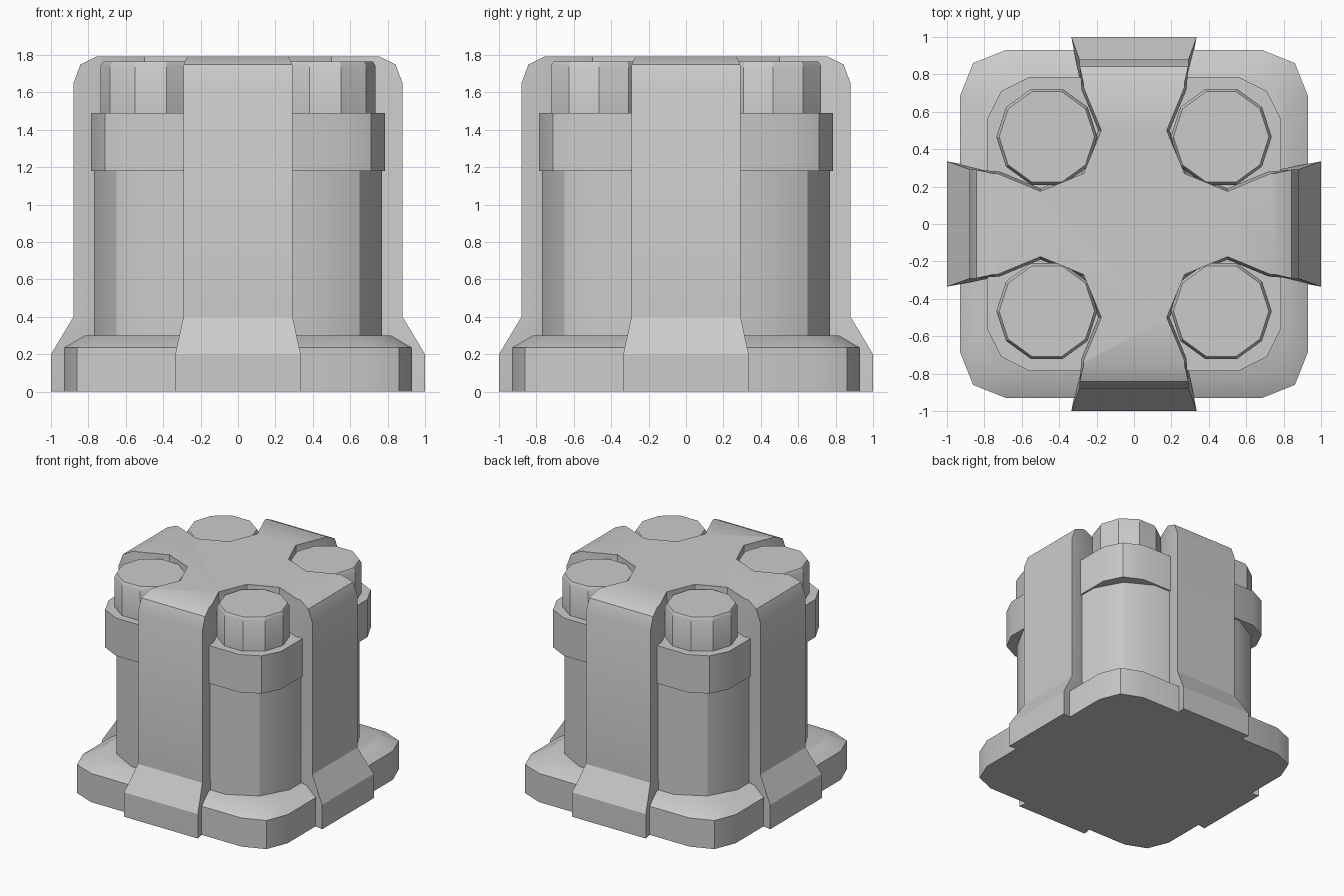
import bpy
from math import sin, cos, pi, radians

if "Cube" in bpy.data.objects:
    bpy.data.objects.remove(bpy.data.objects["Cube"])


def loft(name, rings):
    """Skin a stack of (outline, z) rings and close both ends."""
    n = len(rings[0][0])
    verts = [(x, y, z) for outline, z in rings for x, y in outline]
    faces = [tuple(reversed(range(n)))]
    for k in range(len(rings) - 1):
        a, b = k * n, (k + 1) * n
        faces += [(a + i, a + (i + 1) % n, b + (i + 1) % n, b + i) for i in range(n)]
    faces.append(tuple(range(len(verts) - n, len(verts))))
    mesh = bpy.data.meshes.new(name)
    mesh.from_pydata(verts, [], faces)
    obj = bpy.data.objects.new(name, mesh)
    bpy.context.collection.objects.link(obj)
    bpy.ops.object.select_all(action='DESELECT')
    obj.select_set(True)
    bpy.context.view_layer.objects.active = obj
    bpy.ops.object.shade_smooth_by_angle(angle=radians(30))
    return obj


def four_fold(points):
    """Repeat one quadrant's points around the z axis."""
    out = []
    for _ in range(4):
        out += points
        points = [(-y, x) for x, y in points]
    return out


def rounded_square(side, start, diag):
    return four_fold([(side, start), (diag, diag), (start, side)])


def cross(end, width, notch):
    """Four flared arms with octagonal notches around the bolts."""
    c, d = 0.5, notch * cos(pi / 4)
    return four_fold([(end, width), (c + d, c - d), (c, c - notch), (c - d, c - d),
                      (c - notch, c), (c - d, c + d), (width, end)])


def circle(cx, cy, r, n=10):
    return [(cx + r * cos(2 * pi * i / n), cy + r * sin(2 * pi * i / n)) for i in range(n)]


# Base plate with a sloped upper edge
base = rounded_square(0.93, 0.685, 0.86)
loft("base_plate", [(base, 0), (base, 0.235), (rounded_square(0.82, 0.60, 0.755), 0.30)])

# Main body with faceted corners
body = rounded_square(0.77, 0.43, 0.65)
loft("body", [(body, 0.28), (body, 1.2)])

# Collar that overhangs the body corners
collar = rounded_square(0.785, 0.56, 0.71)
loft("collar", [(collar, 1.18), (collar, 1.49)])

# Cross-shaped clamp with flared feet and bevelled shoulders
loft("cross_clamp", [
    (cross(1.0, 0.335, 0.31), 0),
    (cross(1.0, 0.335, 0.31), 0.2),
    (cross(0.88, 0.292, 0.31), 0.4),
    (cross(0.88, 0.292, 0.31), 1.65),
    (cross(0.842, 0.29, 0.325), 1.75),
    (cross(0.755, 0.27, 0.325), 1.793),
])

# Ten-sided corner bolts
for sx, x_name in ((-1, "left"), (1, "right")):
    for sy, y_name in ((-1, "front"), (1, "back")):
        x, y = sx * 0.466, sy * 0.466
        loft(f"bolt_{y_name}_{x_name}", [
            (circle(x, y, 0.27), 1.47),
            (circle(x, y, 0.27), 1.74),
            (circle(x, y, 0.255), 1.765),
        ])
